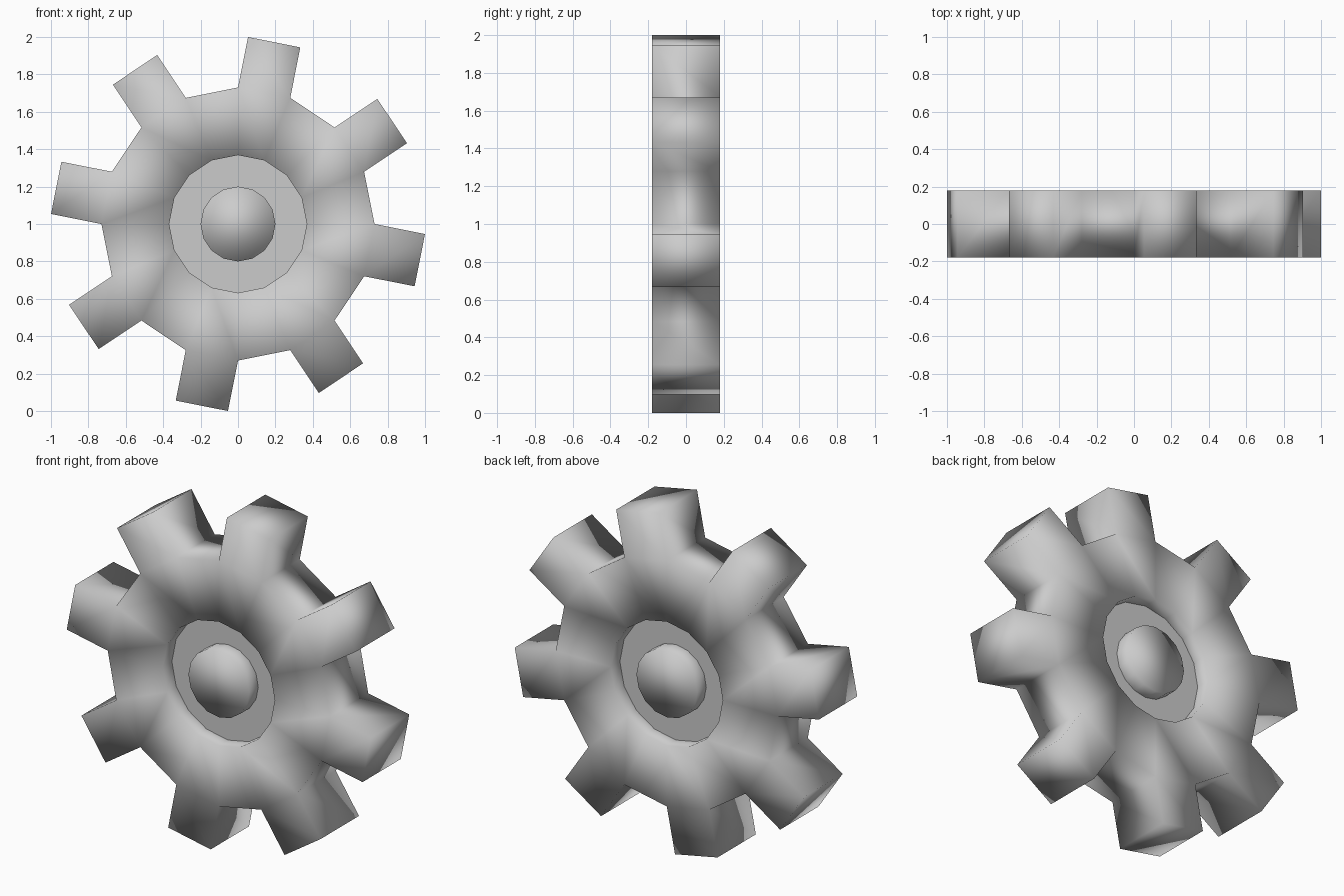
import bpy, bmesh, math

if "Cube" in bpy.data.objects:
    bpy.data.objects.remove(bpy.data.objects["Cube"])

SIDES = 16
HALF = 0.18        # half thickness of the gear
FLOOR = 0.095      # half thickness at the recess floor
R_OUT, R_REC, R_HUB, TOOTH = 0.73, 0.368, 0.2, 0.275


def ring(bm, r, y):
    return [bm.verts.new((r * math.cos(2 * math.pi * j / SIDES), y,
                          r * math.sin(2 * math.pi * j / SIDES))) for j in range(SIDES)]


def lathe(bm, profile):
    """Sweep (radius, y) points round the axle; returns rings and bands of faces."""
    rings = [ring(bm, r, y) for r, y in profile]
    bands = []
    for a, b in zip(rings, rings[1:]):
        bands.append([bm.faces.new((a[j], b[j], b[(j + 1) % SIDES], a[(j + 1) % SIDES]))
                      for j in range(SIDES)])
    return rings, bands


def finish(bm, name, smooth):
    for f in bm.faces:
        f.smooth = smooth
    bm.normal_update()
    me = bpy.data.meshes.new(name)
    bm.to_mesh(me)
    bm.free()
    ob = bpy.data.objects.new(name, me)
    ob.location.z = 1.0
    bpy.context.collection.objects.link(ob)


# Gear body with recess walls; every other rim face pulled out into a tooth
bm = bmesh.new()
rings, bands = lathe(bm, [(R_REC, -FLOOR), (R_REC, -HALF), (R_OUT, -HALF),
                          (R_OUT, HALF), (R_REC, HALF), (R_REC, FLOOR)])
bm.normal_update()
res = bmesh.ops.extrude_discrete_faces(bm, faces=bands[2][1::2])
bm.normal_update()
for f in res["faces"]:
    bmesh.ops.translate(bm, verts=f.verts[:], vec=f.normal * TOOTH)
finish(bm, "gear_body", True)

# Flat recess floors, front and back
bm = bmesh.new()
lathe(bm, [(R_HUB, -FLOOR), (R_REC, -FLOOR)])
lathe(bm, [(R_REC, FLOOR), (R_HUB, FLOOR)])
finish(bm, "recess_floors", False)

# Hub bosses, front and back
bm = bmesh.new()
rings, _ = lathe(bm, [(R_HUB, -HALF), (R_HUB, -FLOOR)])
bm.faces.new(rings[0])
rings, _ = lathe(bm, [(R_HUB, FLOOR), (R_HUB, HALF)])
bm.faces.new(rings[1][::-1])
finish(bm, "hub_bosses", True)
